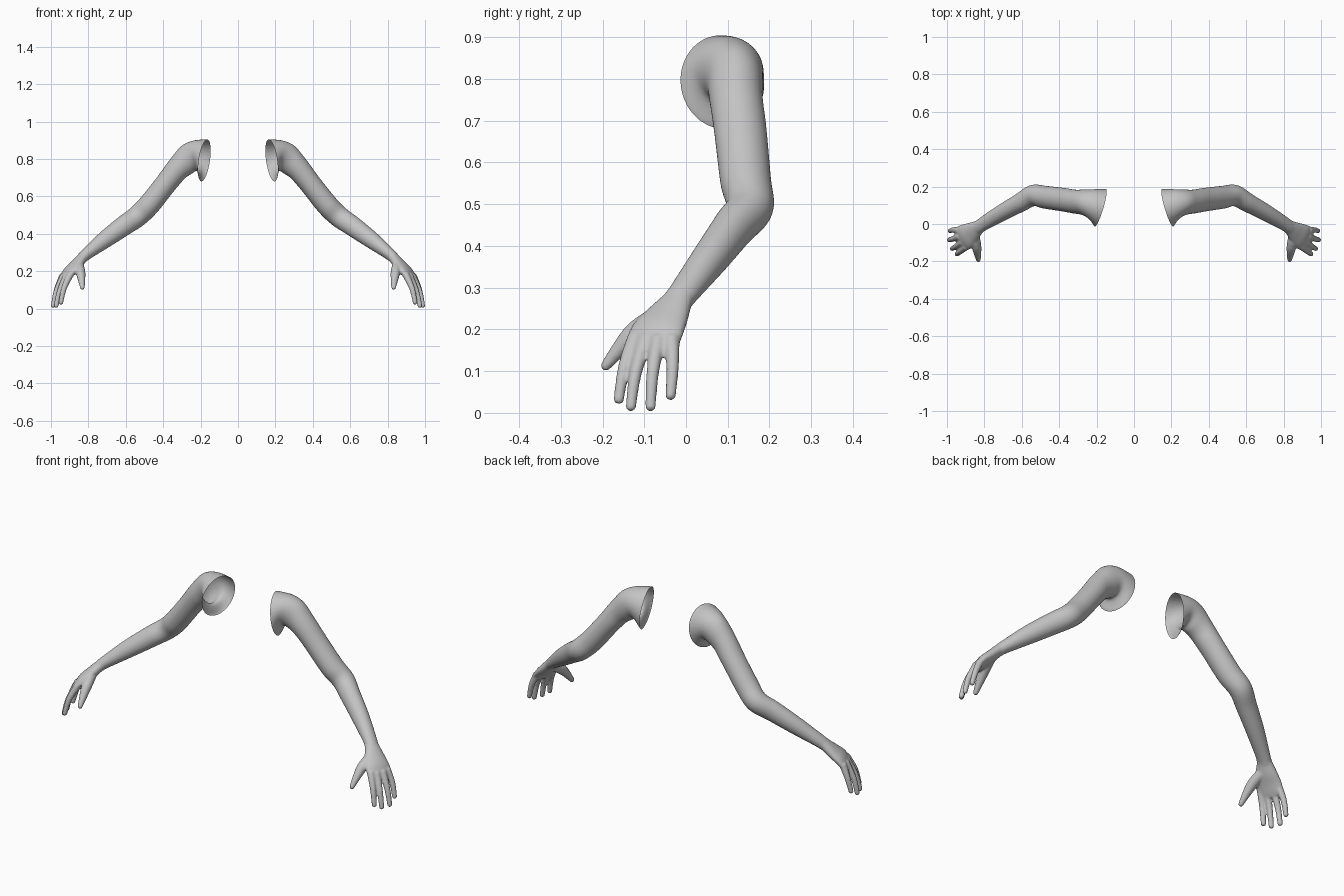
import bpy, bmesh, math
from mathutils import Vector

if "Cube" in bpy.data.objects:
    bpy.data.objects.remove(bpy.data.objects["Cube"])

SIDES = 32
RIM_POINT, RIM_NORMAL = Vector((0.18, 0.087, 0.792)), Vector((1, 0.3, 0.15)).normalized()


def catmull(p0, p1, p2, p3, t):
    return [0.5 * (2 * b + (c - a) * t + (2 * a - 5 * b + 4 * c - d) * t * t
                   + (3 * b - a - 3 * c + d) * t ** 3)
            for a, b, c, d in zip(p0, p1, p2, p3)]


def refine(rows, steps):
    """Smoothly interpolate a list of section rows."""
    out = []
    for i in range(len(rows) - 1):
        p0, p3 = rows[max(i - 1, 0)], rows[min(i + 2, len(rows) - 1)]
        out += [catmull(p0, rows[i], rows[i + 1], p3, k / steps) for k in range(steps)]
    return out + [list(rows[-1])]


def loft(bm, rows, ref, steps=5, start_normals=()):
    """Closed tube through rows of (x, y, z, half width, half thickness)."""
    pts = [Vector(r[:3]) for r in rows]
    full = []
    for i, r in enumerate(rows):
        n = (pts[min(i + 1, len(pts) - 1)] - pts[max(i - 1, 0)]).normalized()
        if i < len(start_normals):
            n = Vector(start_normals[i]).normalized()
        full.append(tuple(r) + tuple(n))
    rings = []
    for r in refine(full, steps):
        c, n = Vector(r[:3]), Vector(r[5:8]).normalized()
        u = Vector(ref)
        u = (u - n * u.dot(n)).normalized()
        v = n.cross(u)
        ring = []
        for k in range(SIDES):
            a = 2 * math.pi * k / SIDES
            ring.append(bm.verts.new(c + u * math.cos(a) * r[3] + v * math.sin(a) * r[4]))
        rings.append(ring)
    for r0, r1 in zip(rings, rings[1:]):
        for k in range(SIDES):
            j = (k + 1) % SIDES
            bm.faces.new((r0[k], r0[j], r1[j], r1[k]))
    bm.faces.new(rings[0][::-1])
    bm.faces.new(rings[-1])


def digit(bm, path, radii):
    """Finger with a rounded tip."""
    rows = [(*p, r, r) for p, r in zip(path, radii)]
    tip, r = Vector(path[-1]), radii[-1]
    d = (tip - Vector(path[-2])).normalized()
    for a in (30, 60, 85):
        s, c = math.sin(math.radians(a)), math.cos(math.radians(a))
        rows.append((*(tip + d * r * s), r * c, r * c))
    loft(bm, rows, (0.35, 0.93, 0), 3)


bm = bmesh.new()

# Shoulder, upper arm, elbow, forearm and start of the wrist
arm = [
    (0.145, 0.076, 0.787, 0.118, 0.122),
    (0.180, 0.087, 0.792, 0.105, 0.114),
    (0.232, 0.106, 0.815, 0.080, 0.083),
    (0.275, 0.116, 0.795, 0.068, 0.079),
    (0.320, 0.120, 0.752, 0.064, 0.067),
    (0.378, 0.130, 0.678, 0.063, 0.059),
    (0.475, 0.143, 0.556, 0.061, 0.059),
    (0.540, 0.152, 0.492, 0.057, 0.057),
    (0.610, 0.113, 0.443, 0.050, 0.054),
    (0.710, 0.058, 0.370, 0.044, 0.046),
    (0.810, -0.002, 0.292, 0.037, 0.032),
    (0.838, -0.022, 0.266, 0.036, 0.028),
]
loft(bm, arm, (0, 1, 0), 6,
     [RIM_NORMAL, RIM_NORMAL, (0.97, 0.1, -0.2), (0.93, 0, -0.37), (0.85, 0, -0.52)])

# Palm
palm = [
    (0.815, -0.006, 0.288, 0.034, 0.028),
    (0.838, -0.022, 0.266, 0.040, 0.028),
    (0.868, -0.045, 0.232, 0.056, 0.029),
    (0.900, -0.068, 0.198, 0.068, 0.027),
    (0.925, -0.080, 0.163, 0.067, 0.020),
    (0.938, -0.083, 0.143, 0.060, 0.013),
]
loft(bm, palm, (0.35, 0.93, 0))

# Four fingers (index to little) and the thumb
fingers = [
    ((0.895, -0.120, 0.185), (0.930, -0.148, 0.110), (0.947, -0.161, 0.033)),
    ((0.915, -0.096, 0.180), (0.953, -0.121, 0.095), (0.972, -0.132, 0.016)),
    ((0.930, -0.066, 0.180), (0.970, -0.080, 0.095), (0.988, -0.085, 0.016)),
    ((0.935, -0.034, 0.180), (0.967, -0.032, 0.110), (0.984, -0.037, 0.042)),
]
for path in fingers:
    digit(bm, path, (0.019, 0.0150, 0.0125))
digit(bm, ((0.852, -0.060, 0.235), (0.842, -0.120, 0.195),
           (0.836, -0.162, 0.150), (0.832, -0.192, 0.113)),
      (0.026, 0.026, 0.019, 0.0125))

mesh = bpy.data.meshes.new("arm")
bmesh.ops.recalc_face_normals(bm, faces=bm.faces[:])
bm.to_mesh(mesh)
bm.free()
arms = bpy.data.objects.new("arms", mesh)
bpy.context.collection.objects.link(arms)

# Fuse the parts into one skin
fuse = arms.modifiers.new("fuse", 'REMESH')
fuse.mode = 'VOXEL'
fuse.voxel_size = 0.005
soft = arms.modifiers.new("soften", 'SMOOTH')
soft.factor = 0.5
soft.iterations = 5
graph = bpy.context.evaluated_depsgraph_get()
skin = bpy.data.meshes.new_from_object(arms.evaluated_get(graph))
arms.modifiers.clear()
arms.data = skin

# Cut the shoulder open along its slanted rim
bm = bmesh.new()
bm.from_mesh(skin)
bmesh.ops.bisect_plane(bm, geom=bm.verts[:] + bm.edges[:] + bm.faces[:],
                       plane_co=RIM_POINT, plane_no=RIM_NORMAL, clear_inner=True)
for f in bm.faces:
    f.smooth = True
bm.to_mesh(skin)
bm.free()

# Other arm
mirror = arms.modifiers.new("mirror", 'MIRROR')
mirror.use_mirror_merge = False

grey = bpy.data.materials.new("light grey")
grey.diffuse_color = (0.55, 0.55, 0.55, 1)
grey.use_nodes = True
grey.node_tree.nodes["Principled BSDF"].inputs["Base Color"].default_value = grey.diffuse_color
skin.materials.clear()
skin.materials.append(grey)
